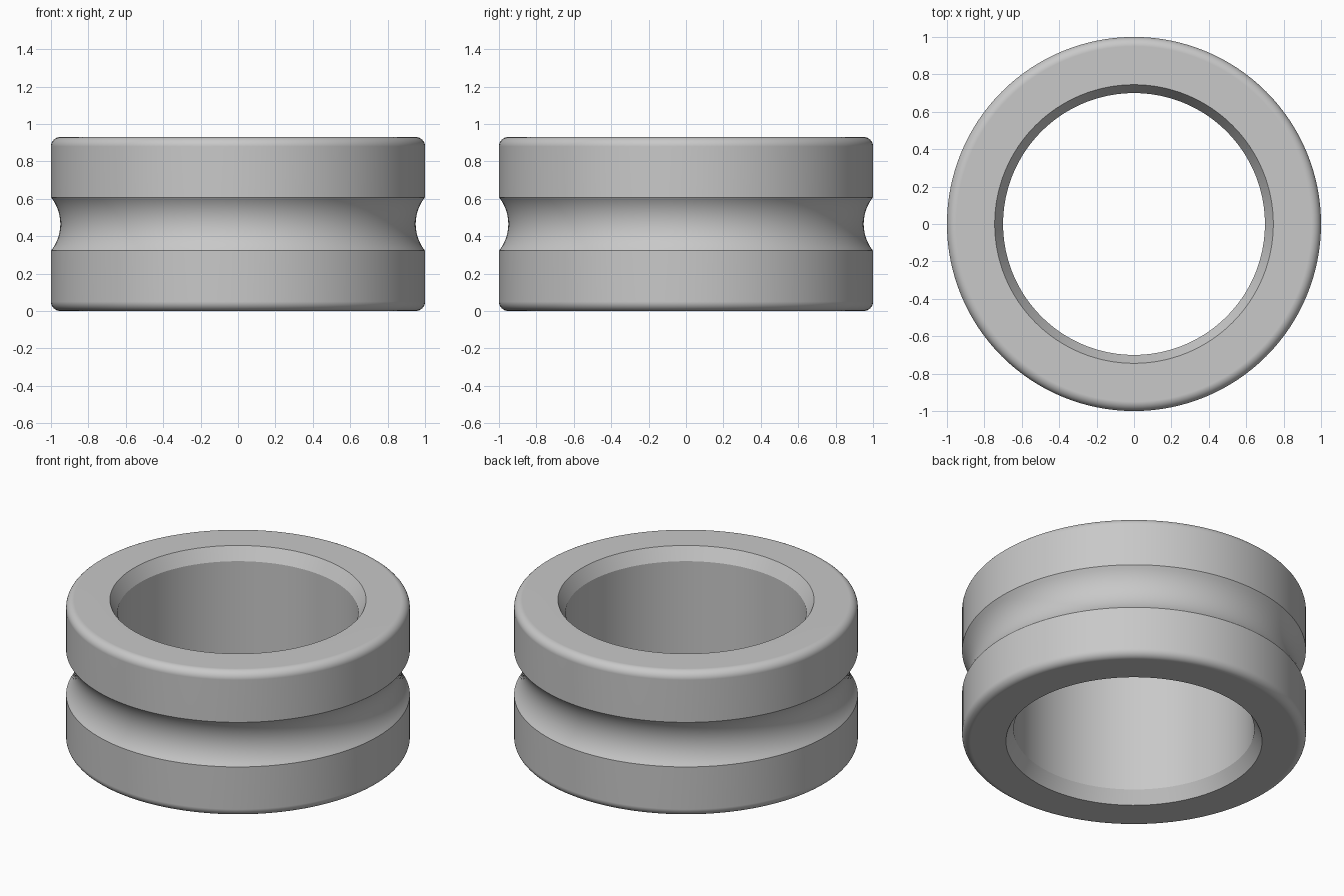
import bpy, bmesh
from math import sin, cos, pi, radians, asin
from mathutils import Vector

if "Cube" in bpy.data.objects:
    bpy.data.objects.remove(bpy.data.objects["Cube"])

HEIGHT, OUTER, BORE = 0.93, 1.0, 0.70
FILLET = 0.05
CHAMFER_W, CHAMFER_H = 0.045, 0.08
GROOVE_HALF, GROOVE_DEPTH = 0.143, 0.05
SEGMENTS = 128
MID = HEIGHT / 2


def arc(cx, cz, radius, start, end, steps):
    """Points (radius, height) along an arc of the cross-section."""
    angles = [start + (end - start) * i / steps for i in range(steps + 1)]
    return [(cx + radius * cos(a), cz + radius * sin(a)) for a in angles]


# Cross-section: chamfered bore, rounded outer rims, concave groove
groove_r = (GROOVE_HALF**2 + GROOVE_DEPTH**2) / (2 * GROOVE_DEPTH)
sweep = asin(GROOVE_HALF / groove_r)
profile = [(BORE, HEIGHT - CHAMFER_H), (BORE, CHAMFER_H), (BORE + CHAMFER_W, 0)]
profile += arc(OUTER - FILLET, FILLET, FILLET, -pi / 2, 0, 8)
profile += arc(OUTER - GROOVE_DEPTH + groove_r, MID, groove_r,
               pi + sweep, pi - sweep, 14)
profile += arc(OUTER - FILLET, HEIGHT - FILLET, FILLET, 0, pi / 2, 8)
profile += [(BORE + CHAMFER_W, HEIGHT)]

# Revolve the closed cross-section into a ring
bm = bmesh.new()
verts = [bm.verts.new((r, 0, z)) for r, z in profile]
edges = [bm.edges.new((v, verts[(i + 1) % len(verts)])) for i, v in enumerate(verts)]
bmesh.ops.spin(bm, geom=verts + edges, cent=Vector(), axis=(0, 0, 1),
               angle=2 * pi, steps=SEGMENTS, use_merge=True)
bmesh.ops.remove_doubles(bm, verts=bm.verts, dist=0.0001)
bmesh.ops.recalc_face_normals(bm, faces=bm.faces)
mesh = bpy.data.meshes.new("grooved_ring")
bm.to_mesh(mesh)
bm.free()
ring = bpy.data.objects.new("grooved_ring", mesh)
bpy.context.collection.objects.link(ring)

# Plain grey material
grey = bpy.data.materials.new("grey")
grey.use_nodes = True
grey.diffuse_color = (0.58, 0.58, 0.58, 1)
grey.node_tree.nodes["Principled BSDF"].inputs["Base Color"].default_value = grey.diffuse_color
mesh.materials.append(grey)

# Smooth round surfaces, crisp groove and chamfer edges
bpy.ops.object.select_all(action="DESELECT")
ring.select_set(True)
bpy.context.view_layer.objects.active = ring
bpy.ops.object.shade_smooth_by_angle(angle=radians(25))
weighted = ring.modifiers.new("weighted_normals", "WEIGHTED_NORMAL")
weighted.keep_sharp = True
